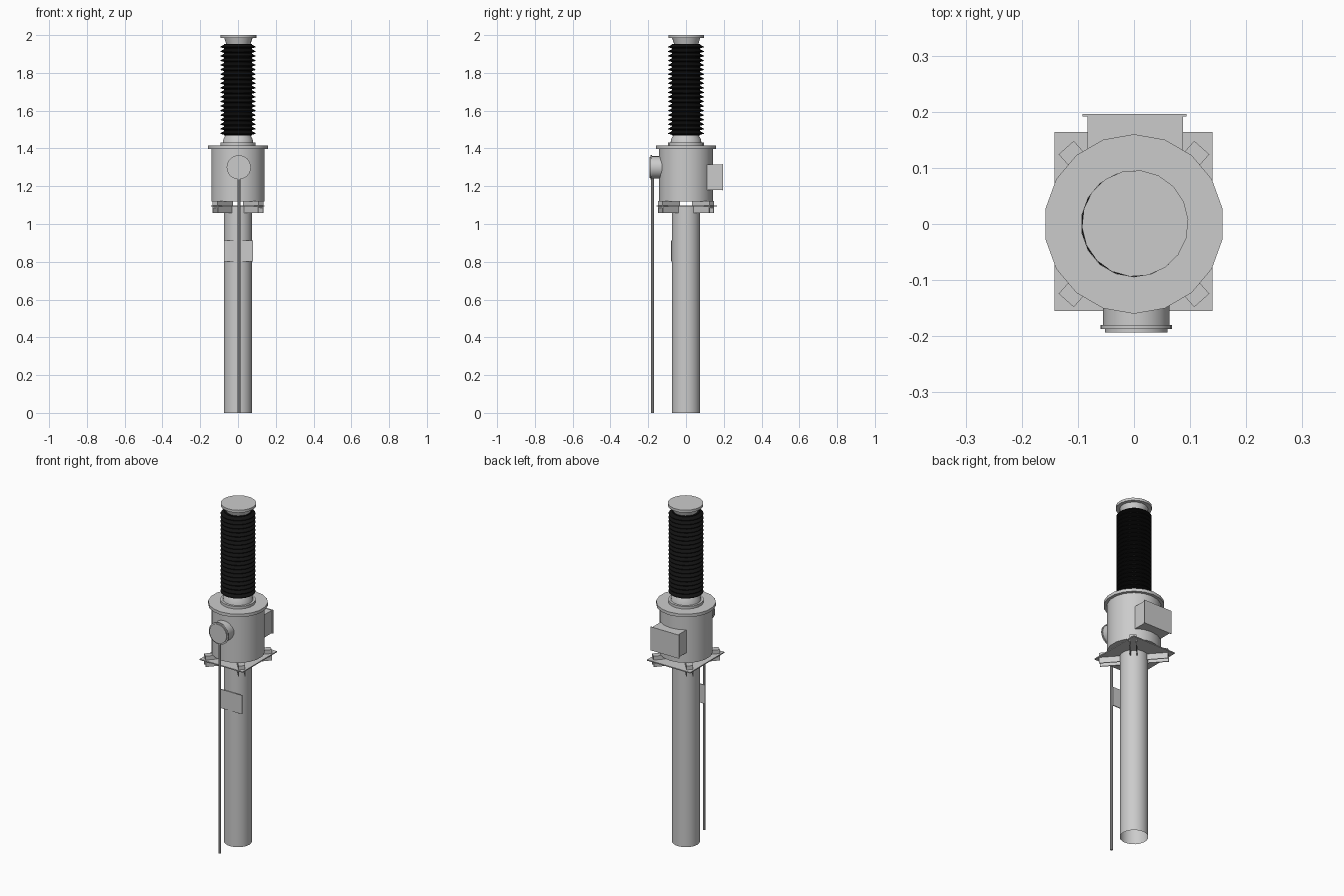
import bpy, bmesh, math
from mathutils import Matrix

if "Cube" in bpy.data.objects:
    bpy.data.objects.remove(bpy.data.objects["Cube"])


def add_mesh(name, bm, smooth=False, mat=None):
    bmesh.ops.recalc_face_normals(bm, faces=bm.faces)
    me = bpy.data.meshes.new(name)
    bm.to_mesh(me)
    bm.free()
    ob = bpy.data.objects.new(name, me)
    bpy.context.collection.objects.link(ob)
    if mat:
        me.materials.append(mat)
    if smooth:
        bpy.ops.object.select_all(action='DESELECT')
        ob.select_set(True)
        bpy.context.view_layer.objects.active = ob
        bpy.ops.object.shade_smooth_by_angle(angle=math.radians(35))
    return ob


def lathe(name, profile, sides=18, caps=True, matrix=None, mat=None, turn=90):
    """Revolve (radius, height) points about z."""
    bm = bmesh.new()
    rings = []
    for r, z in profile:
        ring = []
        for i in range(sides):
            a = math.radians(turn) + 2 * math.pi * i / sides
            ring.append(bm.verts.new((r * math.cos(a), r * math.sin(a), z)))
        rings.append(ring)
    for lo, hi in zip(rings, rings[1:]):
        for i in range(sides):
            j = (i + 1) % sides
            bm.faces.new((lo[i], lo[j], hi[j], hi[i]))
    if caps:
        bm.faces.new(rings[0])
        bm.faces.new(rings[-1])
    if matrix:
        bm.transform(matrix)
    return add_mesh(name, bm, True, mat)


def box(name, x, y, z, matrix=None):
    """Box from (min, max) pairs."""
    bm = bmesh.new()
    bmesh.ops.create_cube(bm, size=1)
    for v in bm.verts:
        v.co = [p[0] + (c + 0.5) * (p[1] - p[0]) for c, p in zip(v.co, (x, y, z))]
    if matrix:
        bm.transform(matrix)
    return add_mesh(name, bm)


black = bpy.data.materials.new("black_insulator")
black.diffuse_color = (0.006, 0.006, 0.006, 1)
black.use_nodes = True
black.node_tree.nodes["Principled BSDF"].inputs["Base Color"].default_value = black.diffuse_color

# Support pole, open at the bottom
lathe("pole", [(0.075, 0), (0.075, 1.095)], sides=24, caps=False)

# Square base plate with diagonal channels below and spacer beams above
box("base_plate", (-0.142, 0.14), (-0.155, 0.164), (1.092, 1.098))
for k, (sx, sy) in enumerate([(1, 1), (-1, 1), (-1, -1), (1, -1)]):
    turn = Matrix.Rotation(math.atan2(sy * 0.133, sx * 0.118), 4, 'Z')
    box(f"spacer_beam_{k}", (0.06, 0.182), (-0.018, 0.018), (1.098, 1.121), turn)
    box(f"channel_web_{k}", (0.07, 0.182), (-0.02, 0.02), (1.086, 1.092), turn)
    for s in (-1, 1):
        side = sorted((s * 0.015, s * 0.02))
        box(f"channel_leg_{k}_{s}", (0.07, 0.182), side, (1.058, 1.092), turn)

# Tank and its top flange
lathe("tank", [(0.143, 1.12), (0.143, 1.4)])
lathe("tank_flange", [(0.16, 1.398), (0.16, 1.416)])

# Bushing foot
lathe("bushing_foot", [(0.095, 1.414), (0.095, 1.431), (0.082, 1.431),
                       (0.078, 1.45), (0.066, 1.472)])

# Black ribbed insulator
profile = [(0.074, 1.468)]
count = 20
pitch = 0.482 / count
for i in range(count):
    z = 1.469 + i * pitch
    profile += [(0.074, z + 0.003), (0.094, z + pitch * 0.35),
                (0.094, z + pitch * 0.5), (0.074, z + pitch * 0.95)]
profile.append((0.074, 1.953))
lathe("insulator", profile, mat=black)

# Top terminal cap
lathe("top_cap", [(0.064, 1.95), (0.075, 1.985), (0.095, 1.985), (0.095, 2.0)],
      turn=84, matrix=Matrix.Translation((0.002, 0.001, 0)))

# Front gauge housing, axis pointing forward
forward = Matrix.Translation((0.004, 0, 1.3)) @ Matrix.Rotation(math.pi / 2, 4, 'X')
lathe("front_housing", [(0.059, 0.11), (0.059, 0.18), (0.064, 0.18), (0.064, 0.187),
                        (0.056, 0.187), (0.056, 0.193)], sides=24, matrix=forward)

# Conduit dropping from the housing to the ground
lathe("conduit", [(0.008, 0), (0.008, 1.26)], sides=10,
      matrix=Matrix.Translation((0.005, -0.177, 0)))

# Rear terminal box with its lid
box("rear_box", (-0.083, 0.087), (0.1, 0.192), (1.18, 1.315))
box("rear_box_lid", (-0.092, 0.094), (0.192, 0.196), (1.178, 1.317))

# Plate on the pole
box("pole_plate", (-0.073, 0.08), (-0.079, -0.074), (0.802, 0.913))
